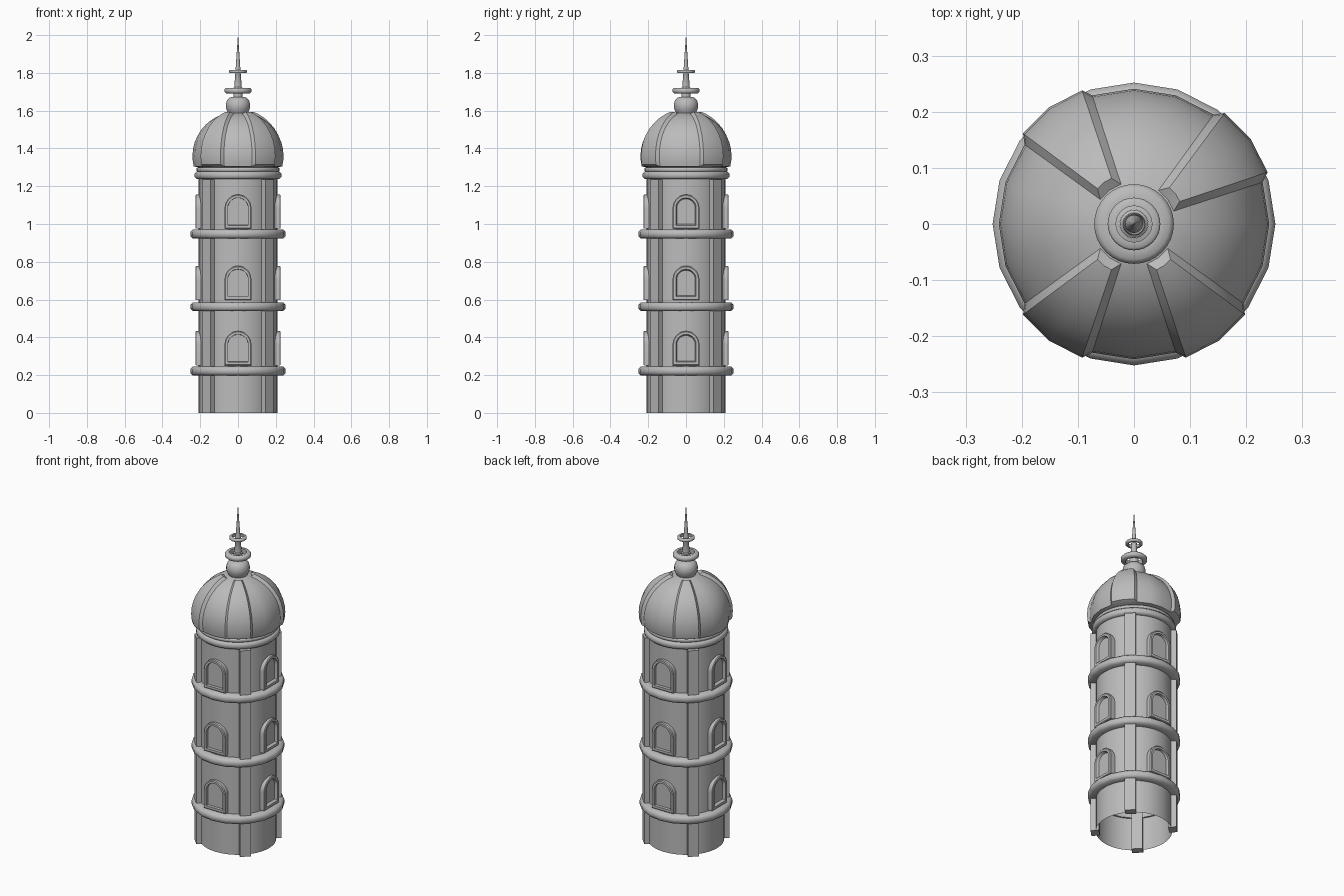
import bpy, bmesh, math
from mathutils import Matrix

cube = bpy.data.objects.get("Cube")
if cube:
    bpy.data.objects.remove(cube, do_unlink=True)

stone = bpy.data.materials.new("grey stone")
stone.use_nodes = True
stone.diffuse_color = (0.5, 0.5, 0.5, 1)
stone.node_tree.nodes["Principled BSDF"].inputs["Base Color"].default_value = (0.5, 0.5, 0.5, 1)


def finish(name, bm, angle=35, fix_normals=True):
    """Turn a bmesh into a shaded object."""
    if fix_normals:
        bmesh.ops.recalc_face_normals(bm, faces=bm.faces)
    mesh = bpy.data.meshes.new(name)
    bm.to_mesh(mesh)
    bm.free()
    mesh.materials.append(stone)
    ob = bpy.data.objects.new(name, mesh)
    bpy.context.collection.objects.link(ob)
    bpy.ops.object.select_all(action="DESELECT")
    ob.select_set(True)
    bpy.context.view_layer.objects.active = ob
    bpy.ops.object.shade_smooth_by_angle(angle=math.radians(angle))
    return ob


def bridge(bm, loops, ring=False):
    """Join neighbouring closed loops of vertices with quads."""
    pairs = list(zip(loops, loops[1:])) + ([(loops[-1], loops[0])] if ring else [])
    for a, b in pairs:
        for i in range(len(a)):
            j = (i + 1) % len(a)
            bm.faces.new((a[i], a[j], b[j], b[i]))


def lathe(profile, sides, ring=False):
    """Spin (radius, z) points, listed bottom to top, around the z axis."""
    bm = bmesh.new()
    loops = [[bm.verts.new((r * math.cos(k * math.tau / sides),
                            r * math.sin(k * math.tau / sides), z))
              for k in range(sides)] for r, z in profile]
    bridge(bm, loops, ring)
    return bm


def round_ring(name, r_in, r_out, z, height, sides, bevel):
    """Ring with a chamfered rectangular section."""
    h = height / 2
    section = [(r_in, z - h), (r_out - bevel, z - h), (r_out, z - h + bevel),
               (r_out, z + h - bevel), (r_out - bevel, z + h), (r_in, z + h)]
    finish(name, lathe(section, sides, ring=True), 50)


# Open-ended shaft
finish("tower_shaft", lathe([(0.208, 0), (0.208, 1.31)], 40), fix_normals=False)

# Storey bands and collar
for i, z in enumerate((0.222, 0.562, 0.947)):
    round_ring(f"storey_band_{i + 1}", 0.2, 0.252, z, 0.046, 20, 0.012)
round_ring("collar", 0.2, 0.229, 1.258, 0.04, 40, 0.01)
round_ring("dome_neck", 0.2, 0.22, 1.288, 0.022, 40, 0.005)

# Pilasters on the diagonals
for i in range(4):
    bm = bmesh.new()
    bmesh.ops.create_cube(bm, size=1, matrix=Matrix.Rotation(math.radians(45 + 90 * i), 4, "Z")
                          @ Matrix.Translation((0.212, 0, 0.618))
                          @ Matrix.Diagonal((0.046, 0.06, 1.236, 1)))
    finish(f"pilaster_{i + 1}", bm)


# Arched window frames with recessed panes
def arch(bm, half, z0, top, depth, steps=14):
    spring = top - half
    pts = [(-half, z0), (half, z0)]
    pts += [(half * math.cos(math.pi * k / steps), spring + half * math.sin(math.pi * k / steps))
            for k in range(steps + 1)]
    return [bm.verts.new((x, -depth, z)) for x, z in pts]


def window(name, z, turn, taper):
    bm = bmesh.new()
    top = z + 0.181
    outer_back = arch(bm, 0.071, z, top, 0.18)
    outer = arch(bm, 0.071, z, top, 0.222)
    rim = arch(bm, 0.066, z + 0.004, top - 0.005, 0.226)
    inner = arch(bm, 0.054, z + 0.018, top - 0.017, 0.226)
    inner_back = arch(bm, 0.054 - taper, z + 0.018 + taper, top - 0.017 - taper, 0.2095)
    bridge(bm, [outer_back, outer, rim, inner, inner_back])
    bm.faces.new(inner_back)
    bmesh.ops.rotate(bm, verts=bm.verts, matrix=Matrix.Rotation(turn, 3, "Z"))
    finish(name, bm)


for row, z in enumerate((0.252, 0.597, 0.975)):
    for k, side in enumerate(("front", "left", "back", "right")):
        window(f"window_{side}_{row + 1}", z, k * math.pi / 2, 0.006 if k % 2 else 0.001)

# Dome with four raised tapering panels
profile = [(0.2, 1.298)]
for e in (-13.5, -7, 0, 9, 18, 27, 36, 45, 54, 63, 72):
    a = math.radians(e)
    profile.append((0.241 * math.cos(a), 1.36 + 0.235 * math.sin(a)))
profile.append((0.03, 1.593))
bm = lathe(profile, 20)
bm.normal_update()
for start in (18, 108, 216, 288):
    panel = []
    for f in bm.faces:
        c = f.calc_center_median()
        azimuth = math.degrees(math.atan2(c.y, c.x)) % 360
        if start < azimuth < start + 36 and 1.304 < c.z < 1.583 and len(f.verts) == 4:
            panel.append(f)
    bmesh.ops.inset_region(bm, faces=panel, thickness=0.012, depth=0.016,
                           use_even_offset=True, use_boundary=True)
finish("dome", bm, 30, fix_normals=False)

# Finial: ball, spindle, spike and two open rings
ball = [(0.05, 1.585), (0.058, 1.6), (0.064, 1.618), (0.064, 1.636),
        (0.058, 1.655), (0.046, 1.668), (0.025, 1.673)]
finish("finial_ball", lathe(ball, 32), 50, fix_normals=False)
spindle = [(0.025, 1.67), (0.025, 1.72), (0.02, 1.724), (0.014, 1.8),
           (0.016, 1.803), (0.012, 1.83), (0.0005, 2.0)]
finish("finial_spike", lathe(spindle, 24), 40, fix_normals=False)
round_ring("finial_large_ring", 0.046, 0.071, 1.706, 0.03, 32, 0.008)
round_ring("finial_small_ring", 0.032, 0.047, 1.807, 0.017, 32, 0.004)
